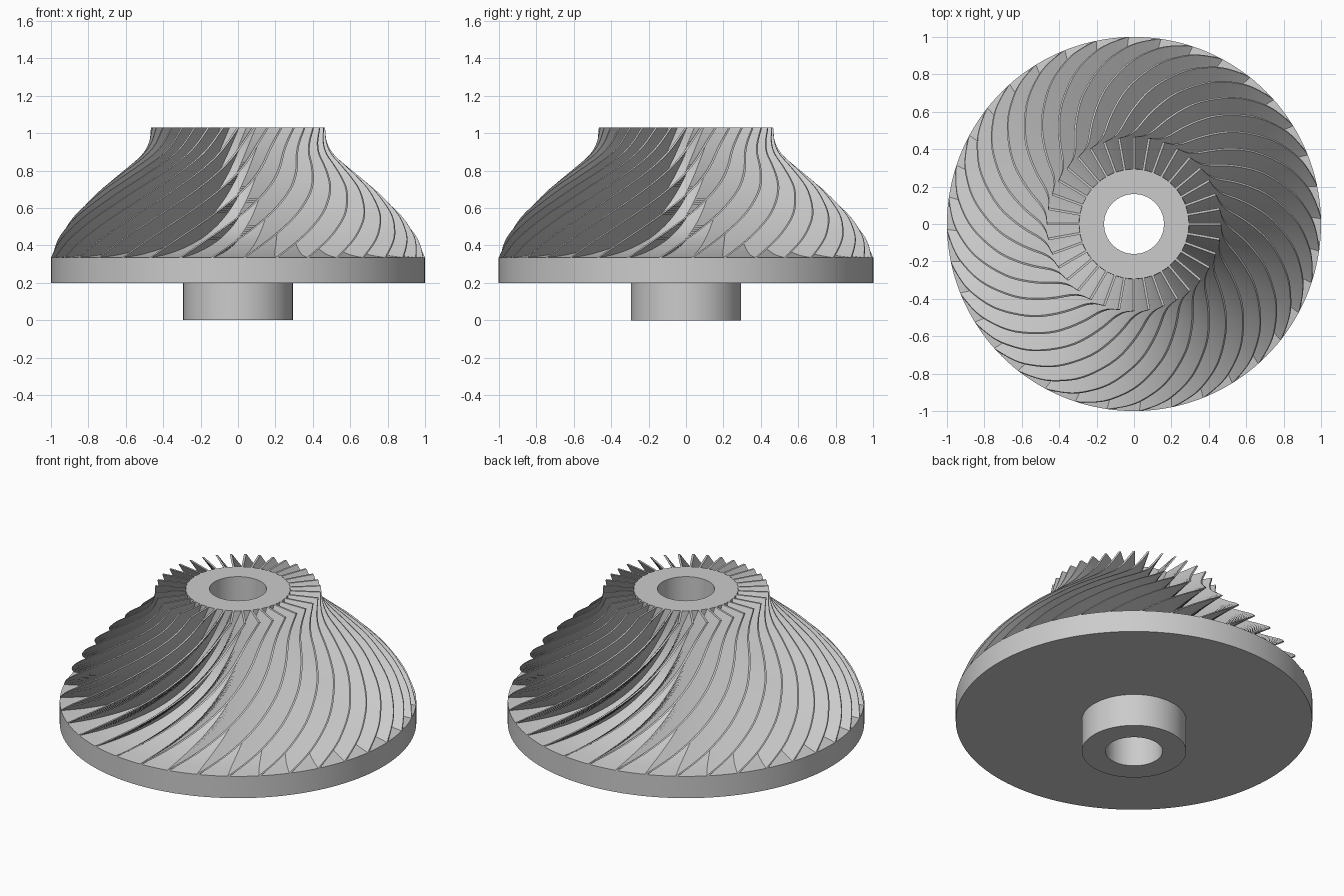
import bpy, bmesh
from math import sin, cos, pi, radians

if "Cube" in bpy.data.objects:
    bpy.data.objects.remove(bpy.data.objects["Cube"])

BLADES = 36
THICK = 0.012
Z0, Z1 = 0.335, 1.03
TWIST = radians(58)      # total sweep from base disc to inlet
HUB_R = 0.293
SEGS = 144
ROWS = 64

# Outer blade envelope and concave hub flare, as (z, radius)
ENVELOPE = [(0.335, 1.0), (0.43, 0.963), (0.49, 0.925), (0.56, 0.872),
            (0.64, 0.793), (0.71, 0.72), (0.77, 0.647), (0.83, 0.575),
            (0.89, 0.51), (0.95, 0.477), (1.03, 0.465)]
FLARE = [(0.335, 1.0), (0.35, 0.88), (0.39, 0.72), (0.46, 0.56),
         (0.58, 0.425), (0.73, 0.34), (0.88, 0.3), (1.03, HUB_R)]


def curve(p, z):
    """Smooth cubic interpolation of a (z, radius) table at height z."""
    n = len(p) - 1
    i = max(k for k in range(n) if z >= p[k][0] - 1e-6)

    def slope(k):
        a, b = p[max(k - 1, 0)], p[min(k + 1, n)]
        return (b[1] - a[1]) / (b[0] - a[0])
    h = p[i + 1][0] - p[i][0]
    t = (z - p[i][0]) / h
    return ((2*t**3 - 3*t**2 + 1) * p[i][1] + (t**3 - 2*t**2 + t) * h * slope(i)
            + (3*t**2 - 2*t**3) * p[i + 1][1] + (t**3 - t**2) * h * slope(i + 1))


def finish(name, bm):
    bmesh.ops.recalc_face_normals(bm, faces=bm.faces)
    mesh = bpy.data.meshes.new(name)
    bm.to_mesh(mesh)
    bm.free()
    obj = bpy.data.objects.new(name, mesh)
    bpy.context.collection.objects.link(obj)
    bpy.ops.object.select_all(action='DESELECT')
    obj.select_set(True)
    bpy.context.view_layer.objects.active = obj
    bpy.ops.object.shade_smooth_by_angle(angle=radians(30))
    return obj


def lathe(name, profile):
    """Revolve a closed (radius, z) profile around the z axis."""
    bm = bmesh.new()
    rings = [[bm.verts.new((r * cos(2*pi*s/SEGS), r * sin(2*pi*s/SEGS), z))
              for r, z in profile] for s in range(SEGS)]
    n = len(profile)
    for s in range(SEGS):
        a, b = rings[s], rings[(s + 1) % SEGS]
        for k in range(n):
            m = (k + 1) % n
            bm.faces.new((a[k], b[k], b[m], a[m]))
    return finish(name, bm)


def add_blade(bm, phase):
    """Radial plate twisted with height, from inside the hub to the envelope."""
    rows = []
    h = THICK / 2
    for i in range(ROWS + 1):
        f = i / ROWS
        z = Z0 + (Z1 - Z0) * f
        ang = phase - TWIST * (1 - f)
        c, s = cos(ang), sin(ang)
        r = (curve(ENVELOPE, z) ** 2 - h * h) ** 0.5
        r_in = max(curve(FLARE, z) - 0.03, HUB_R - 0.006)
        rows.append([bm.verts.new((x * c - y * s, x * s + y * c, z))
                     for x, y in ((r_in, -h), (r, -h), (r, h), (r_in, h))])
    for a, b in zip(rows, rows[1:]):
        for k in range(4):
            m = (k + 1) % 4
            bm.faces.new((a[k], a[m], b[m], b[k]))
    bm.faces.new(rows[0][::-1])
    bm.faces.new(rows[-1])


# Bored hub: lower boss, base disc, concave flare up to the inlet
flare = [(curve(FLARE, z), z) for z in
         [Z0 + (Z1 - Z0) * (i / 28) ** 2 for i in range(29)]]
lathe("hub_and_disc", [(0.16, 0), (HUB_R, 0), (HUB_R, 0.2), (1, 0.2)]
      + flare + [(0.16, Z1)])

# Ring of twisted blades
bm = bmesh.new()
for n in range(BLADES):
    add_blade(bm, 2 * pi * n / BLADES)
finish("blades", bm)
